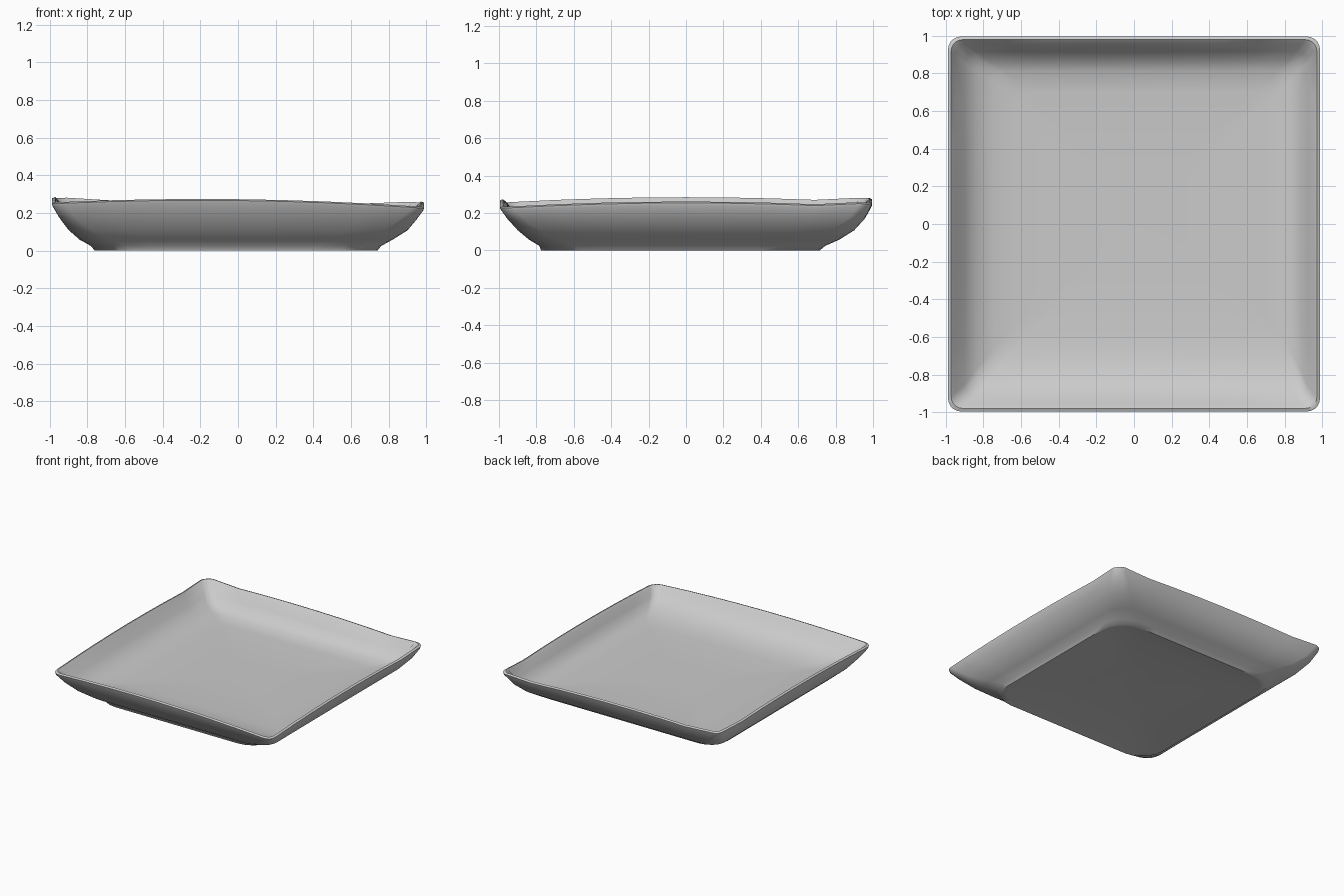
import bpy, bmesh, math

if "Cube" in bpy.data.objects:
    bpy.data.objects.remove(bpy.data.objects["Cube"])

ARC, SIDE = 5, 8   # segments per rounded corner and per straight side


def rounded_ring(hx, hy, r, cx, cy):
    """Points of a rounded rectangle, counter-clockwise."""
    arcs = []
    for k, (sx, sy) in enumerate([(1, 1), (-1, 1), (-1, -1), (1, -1)]):
        for i in range(ARC + 1):
            a = math.radians(90 * (k + i / ARC))
            arcs.append((cx + sx * (hx - r) + r * math.cos(a),
                         cy + sy * (hy - r) + r * math.sin(a)))
    pts = []
    for i, p in enumerate(arcs):
        pts.append(p)
        if i % (ARC + 1) == ARC:
            q = arcs[(i + 1) % len(arcs)]
            pts += [(p[0] + (q[0] - p[0]) * j / SIDE, p[1] + (q[1] - p[1]) * j / SIDE)
                    for j in range(1, SIDE)]
    return pts


def rim_lift(x, y):
    """Rim rises mid-side, tips down to the right and peaks at the back corners."""
    t = min(abs(x), abs(y))
    z = 0.03 * (1 - t * t) - 0.012 * x
    if y > 0.9 and abs(x) > 0.9:
        z += 0.022
    return z


# half x, half y, corner radius, centre x, centre y, height, share of rim lift
PROFILE = [
    (0.25, 0.25, 0.08, 0.00, 0.00, 0.030, 0),     # hollow under the base
    (0.55, 0.55, 0.14, 0.00, -0.01, 0.016, 0),
    (0.72, 0.72, 0.20, -0.01, -0.02, 0.003, 0),
    (0.75, 0.745, 0.20, -0.01, -0.03, 0.000, 0),  # foot edge
    (0.77, 0.765, 0.19, -0.01, -0.02, 0.025, 0),
    (0.83, 0.83, 0.16, -0.01, -0.01, 0.058, 0),   # outer wall
    (0.90, 0.90, 0.12, 0.00, 0.00, 0.108, 0.1),
    (0.95, 0.955, 0.09, 0.00, 0.00, 0.170, 0.4),
    (0.985, 0.99, 0.07, 0.00, 0.00, 0.223, 0.9),
    (0.987, 0.995, 0.07, 0.00, 0.00, 0.236, 1),   # rim
    (0.970, 0.978, 0.06, 0.00, 0.00, 0.243, 1),
    (0.950, 0.955, 0.06, 0.00, 0.00, 0.225, 0.9),
    (0.91, 0.915, 0.06, 0.01, 0.00, 0.180, 0.4),  # inner wall
    (0.86, 0.85, 0.06, 0.02, 0.02, 0.137, 0.1),
    (0.78, 0.76, 0.06, 0.04, 0.05, 0.108, 0),
    (0.66, 0.64, 0.06, 0.05, 0.06, 0.098, 0),     # floor
    (0.25, 0.25, 0.05, 0.03, 0.03, 0.093, 0),
]

bm = bmesh.new()
rings = []
for hx, hy, r, cx, cy, z, lift in PROFILE:
    rings.append([bm.verts.new((x, y, z + lift * rim_lift(x, y)))
                  for x, y in rounded_ring(hx, hy, r, cx, cy)])

# skin between neighbouring rings, then close the underside and the floor
for a, b in zip(rings, rings[1:]):
    n = len(a)
    for i in range(n):
        j = (i + 1) % n
        bm.faces.new((a[i], a[j], b[j], b[i]))
bm.faces.new(list(reversed(rings[0])))
bm.faces.new(rings[-1])
bmesh.ops.recalc_face_normals(bm, faces=bm.faces)

mesh = bpy.data.meshes.new("square_dish")
bm.to_mesh(mesh)
bm.free()
dish = bpy.data.objects.new("square_dish", mesh)
bpy.context.collection.objects.link(dish)

glaze = bpy.data.materials.new("pale_grey_glaze")
glaze.diffuse_color = (0.60, 0.60, 0.60, 1)
glaze.use_nodes = True
glaze.node_tree.nodes["Principled BSDF"].inputs["Base Color"].default_value = glaze.diffuse_color
mesh.materials.append(glaze)

# smooth glaze with crisp foot
bpy.context.view_layer.objects.active = dish
dish.select_set(True)
bpy.ops.object.shade_smooth_by_angle(angle=math.radians(50))
